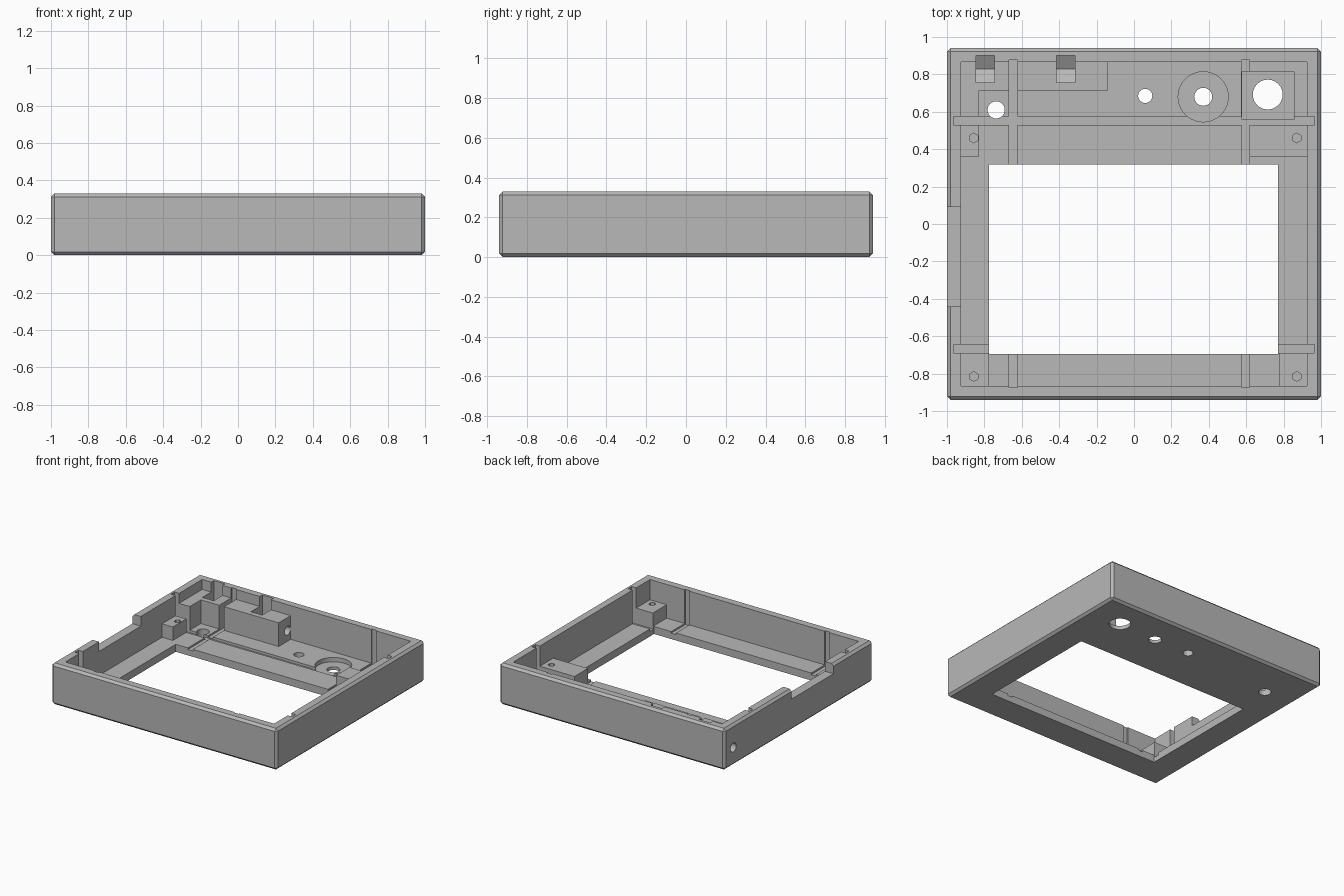
import bpy
import bmesh
import math
from mathutils import Matrix, Vector

cube = bpy.data.objects.get("Cube")
if cube:
    bpy.data.objects.remove(cube, do_unlink=True)

grey = bpy.data.materials.new("plain grey")
grey.use_nodes = True
colour = (0.48, 0.48, 0.48, 1)
grey.diffuse_color = colour
grey.node_tree.nodes["Principled BSDF"].inputs["Base Color"].default_value = colour


def new_object(name, bm):
    bmesh.ops.recalc_face_normals(bm, faces=bm.faces)
    mesh = bpy.data.meshes.new(name)
    bm.to_mesh(mesh)
    bm.free()
    mesh.materials.append(grey)
    obj = bpy.data.objects.new(name, mesh)
    bpy.context.collection.objects.link(obj)
    return obj


def box(name, xs, ys, zs):
    bm = bmesh.new()
    low, high = Vector((xs[0], ys[0], zs[0])), Vector((xs[1], ys[1], zs[1]))
    size = Matrix.Diagonal((high - low).to_4d())
    bmesh.ops.create_cube(bm, size=1, matrix=Matrix.Translation((low + high) / 2) @ size)
    return new_object(name, bm)


def cylinder(name, centre, radius, depth, sides=24, turn=Matrix()):
    bm = bmesh.new()
    bmesh.ops.create_cone(bm, cap_ends=True, segments=sides, radius1=radius, radius2=radius,
                          depth=depth, matrix=Matrix.Translation(centre) @ turn)
    return new_object(name, bm)


def prism_x(name, x, width, profile):
    bm = bmesh.new()
    face = bm.faces.new([bm.verts.new((x - width / 2, y, z)) for y, z in profile])
    out = bmesh.ops.extrude_face_region(bm, geom=[face])["geom"]
    verts = [v for v in out if isinstance(v, bmesh.types.BMVert)]
    bmesh.ops.translate(bm, vec=(width, 0, 0), verts=verts)
    return new_object(name, bm)


def apply_modifier(obj, mod):
    bpy.context.view_layer.objects.active = obj
    bpy.ops.object.modifier_apply(modifier=mod.name)


def combine(body, tool, operation):
    mod = body.modifiers.new("combine", "BOOLEAN")
    mod.object = tool
    mod.operation = operation
    mod.solver = "EXACT"
    apply_modifier(body, mod)
    bpy.data.objects.remove(tool, do_unlink=True)


def cut(tool):
    combine(case, tool, "DIFFERENCE")


def add(tool):
    combine(case, tool, "UNION")


HEIGHT, FLOOR, POST, BLOCK, OVER = 0.33, 0.06, 0.168, 0.25, 0.5

# Chamfered outer case and its cavity
case = box("case_shell", (-1, 1), (-0.94, 0.94), (0, HEIGHT))
bevel = case.modifiers.new("chamfer", "BEVEL")
bevel.width = 0.018
bevel.segments = 1
apply_modifier(case, bevel)
cut(box("cavity", (-0.925, 0.925), (-0.865, 0.867), (FLOOR, OVER)))

# Screw posts and the rod block
for side in (-1, 1):
    xs = sorted((side * 0.777, side * 0.95))
    add(box("front_post", xs, (-0.9, -0.67), (0.03, POST)))
add(box("back_left_post", (0.6, 0.95), (0.36, 0.55), (0.03, POST)))
add(box("back_right_post", (-0.95, -0.83), (0.36, 0.56), (0.03, POST)))
add(box("corner_block", (-0.95, -0.83), (0.55, 0.8), (0.03, BLOCK)))
add(box("rod_block", (-0.95, -0.14), (0.715, 0.9), (0.03, BLOCK)))

# Screen opening
cut(box("opening", (-0.775, 0.77), (-0.695, 0.318), (-0.1, OVER)))

# Panel slots across both directions
for y in (0.53, -0.69):
    cut(box("cross_slot", (-0.965, 0.965), (y, y + 0.045), (0.04, OVER)))
for x in (-0.667, 0.575):
    cut(box("long_slot", (x, x + 0.043), (-0.875, 0.876), (0.047, OVER)))

# Notch in the right wall
cut(box("wall_notch", (-1.1, -0.9), (-0.44, 0.09), (BLOCK + 0.002, OVER)))

# Floor recesses and through holes
cut(box("square_recess", (0.577, 0.855), (0.56, 0.815), (0.03, POST)))
cut(cylinder("round_recess", (0.37, 0.68, 0.125), 0.134, 0.2, 40))
for x, y, radius in ((0.06, 0.685, 0.038), (0.37, 0.68, 0.048),
                     (0.715, 0.692, 0.08), (-0.737, 0.61, 0.046)):
    cut(cylinder("through_hole", (x, y, 0), radius, 0.4))

# Screw holes in the posts
for x in (-0.857, 0.87):
    for y in (-0.815, 0.46):
        cut(cylinder("screw_hole", (x, y, 0.15), 0.026, 0.14, 6))

# Rod bore through the wall and the two nut pockets
BORE_Y, BORE_Z, HALF = 0.828, 0.145, 0.072
cut(cylinder("rod_bore", (-0.6, BORE_Y, BORE_Z), 0.036, 1.1, 20,
             Matrix.Rotation(math.pi / 2, 4, "Y")))
for x in (-0.795, -0.365):
    point = HALF / math.sqrt(3)
    cut(prism_x("nut_pocket", x, 0.1, [
        (BORE_Y - HALF, OVER), (BORE_Y - HALF, BORE_Z - point), (BORE_Y, BORE_Z - 2 * point),
        (BORE_Y + HALF, BORE_Z - point), (BORE_Y + HALF, OVER)]))

# Flat faces with smooth round holes
bpy.ops.object.select_all(action="DESELECT")
case.select_set(True)
bpy.context.view_layer.objects.active = case
bpy.ops.object.shade_smooth_by_angle(angle=math.radians(25))
